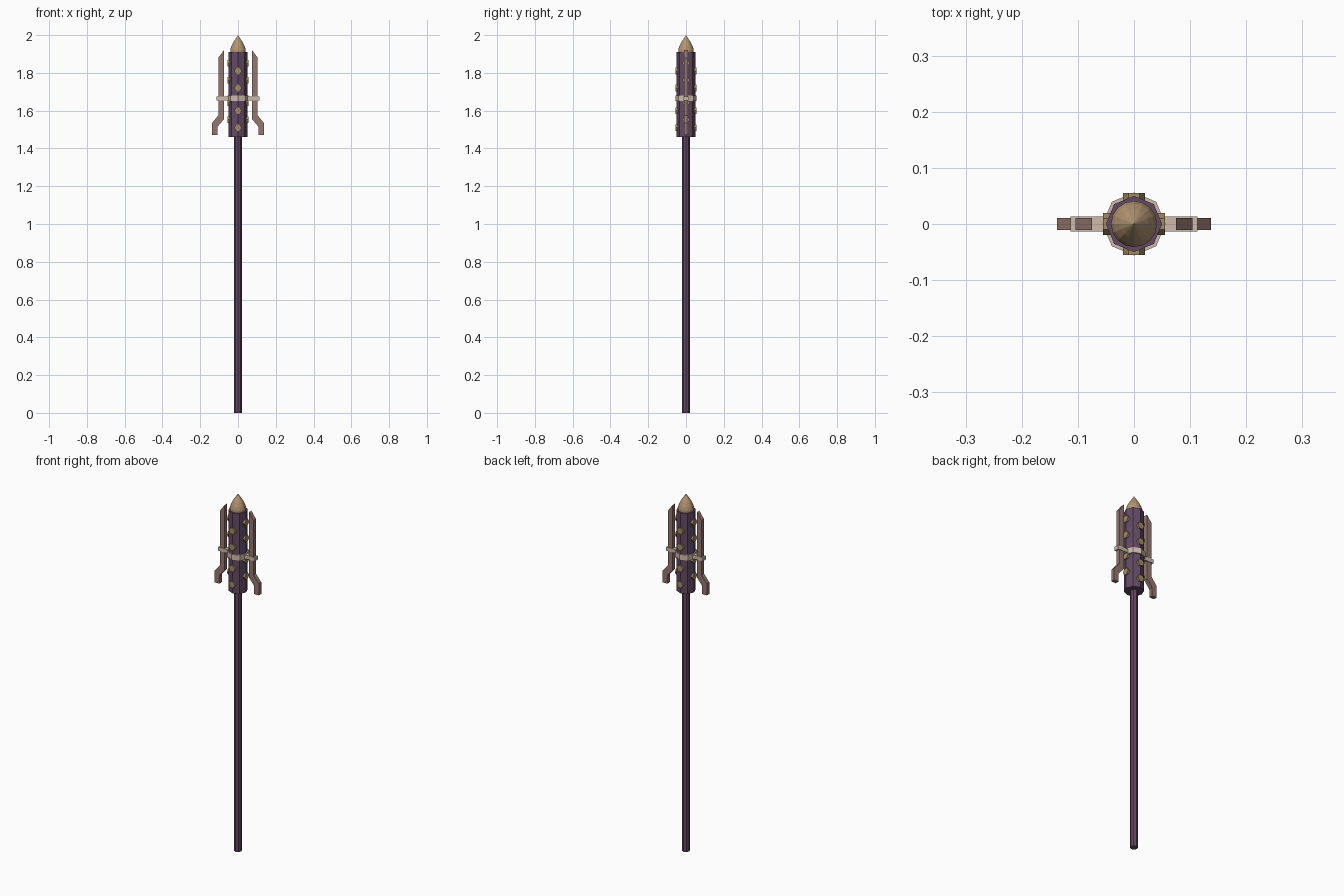
import bpy, bmesh, math
from mathutils import Matrix

if "Cube" in bpy.data.objects:
    bpy.data.objects.remove(bpy.data.objects["Cube"])


def material(name, rgb):
    m = bpy.data.materials.new(name)
    m.diffuse_color = (*rgb, 1)
    m.use_nodes = True
    m.node_tree.nodes["Principled BSDF"].inputs["Base Color"].default_value = m.diffuse_color
    return m


PURPLE = material("dark purple", (0.125, 0.068, 0.125))
TAN = material("tan gold", (0.45, 0.30, 0.17))
BRASS = material("dull brass", (0.36, 0.26, 0.13))
BROWN = material("rosy brown", (0.30, 0.185, 0.16))
CREAM = material("pale cream", (0.62, 0.50, 0.41))


def finish(name, bm, mat):
    bmesh.ops.recalc_face_normals(bm, faces=bm.faces)
    me = bpy.data.meshes.new(name)
    bm.to_mesh(me)
    bm.free()
    me.materials.append(mat)
    ob = bpy.data.objects.new(name, me)
    bpy.context.collection.objects.link(ob)
    return ob


def lathe(name, profile, sides, mat):
    """Stack rings of (radius, z); a zero radius makes a point."""
    bm = bmesh.new()
    rings = []
    for r, z in profile:
        n = 1 if r == 0 else sides
        rings.append([bm.verts.new((r * math.cos(math.tau * i / sides),
                                    r * math.sin(math.tau * i / sides), z)) for i in range(n)])
    for a, b in zip(rings, rings[1:]):
        for i in range(sides):
            j = (i + 1) % sides
            if len(b) == 1:
                bm.faces.new((a[i], a[j], b[0]))
            else:
                bm.faces.new((a[i], a[j], b[j], b[i]))
    bm.faces.new(rings[0][::-1])
    if len(rings[-1]) > 1:
        bm.faces.new(rings[-1])
    return finish(name, bm, mat)


# Octagonal pole, head, clamp ring and pointed cap
lathe("shaft", [(0.02, 0), (0.02, 1.47)], 8, PURPLE)
lathe("head", [(0.05, 1.46), (0.05, 1.91)], 8, PURPLE)
lathe("clamp_ring", [(0.056, 1.65), (0.056, 1.68)], 8, CREAM)
lathe("pointed_cap", [(0.041, 1.905), (0.041, 1.922), (0.036, 1.94),
                      (0.026, 1.96), (0.013, 1.98), (0, 2.0)], 16, TAN)

# Studs on four sides, the side columns staggered upward
bm = bmesh.new()
for k in range(4):
    for z in (1.51, 1.60, 1.72, 1.81):
        lift = 0.042 if k % 2 == 0 else 0
        mat = (Matrix.Rotation(k * math.pi / 2, 4, 'Z')
               @ Matrix.Translation((0.048, 0, z + lift))
               @ Matrix.Rotation(math.pi / 2, 4, 'Y'))
        bmesh.ops.create_cone(bm, cap_ends=True, segments=6, radius1=0.02,
                              radius2=0.02, depth=0.014, matrix=mat)
finish("studs", bm, BRASS)

# Side prongs with outward feet, and the arms holding them
PRONG = [(0.075, 1.92), (0.104, 1.88), (0.104, 1.575), (0.137, 1.535),
         (0.137, 1.47), (0.108, 1.47), (0.108, 1.515), (0.075, 1.555)]
for side, s in (("left", -1), ("right", 1)):
    bm = bmesh.new()
    face = bm.faces.new([bm.verts.new((s * x, -0.011, z)) for x, z in PRONG])
    ext = bmesh.ops.extrude_face_region(bm, geom=[face], use_keep_orig=True)
    bmesh.ops.translate(bm, vec=(0, 0.022, 0),
                        verts=[v for v in ext["geom"] if isinstance(v, bmesh.types.BMVert)])
    finish(side + "_prong", bm, BROWN)

    bm = bmesh.new()
    bmesh.ops.create_cube(bm, size=1, matrix=Matrix.Translation((s * 0.079, 0, 1.665))
                          @ Matrix.Diagonal((0.068, 0.027, 0.021, 1)))
    finish(side + "_arm", bm, CREAM)
